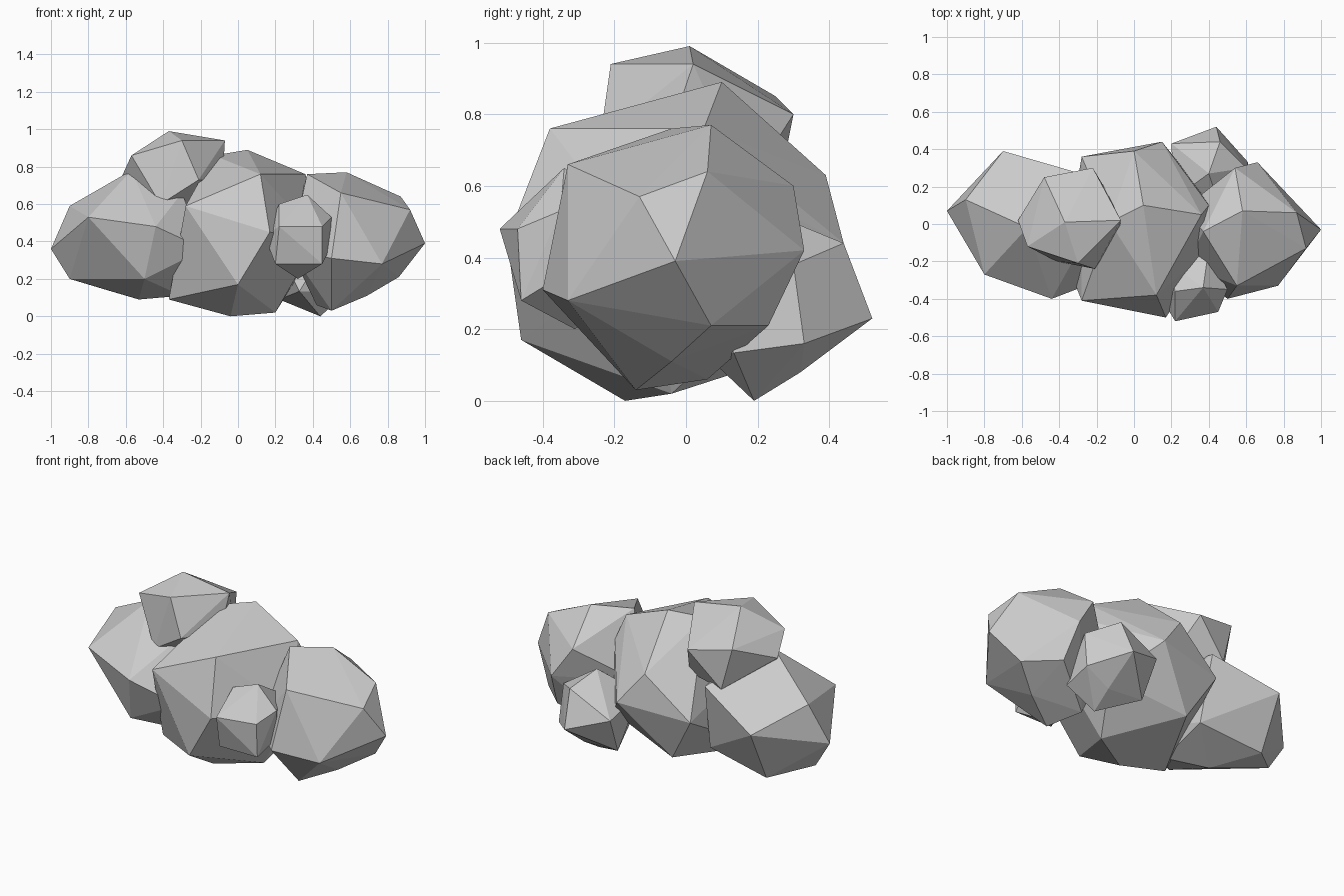
import bpy, bmesh, math
from mathutils import Vector


def puff(name, centre, radius, corners):
    """Faceted ball: observed corners, with icosphere points filling the remaining directions."""
    c = Vector(centre)
    bm = bmesh.new()
    bmesh.ops.create_icosphere(bm, subdivisions=2, radius=radius)
    pts = [Vector(p) for p in corners]
    dirs = [(p - c).normalized() for p in pts]
    for v in bm.verts:
        d = v.co.normalized()
        if all(d.angle(o) > math.radians(40) for o in dirs):
            p = c + v.co
            p.z = max(p.z, 0.0)
            pts.append(p)
            dirs.append(d)
    bm.clear()
    for p in pts:
        bm.verts.new(p)
    hull = bmesh.ops.convex_hull(bm, input=bm.verts)
    loose = {g for g in hull["geom_interior"] if isinstance(g, bmesh.types.BMVert)}
    bmesh.ops.delete(bm, geom=list(loose), context='VERTS')
    bmesh.ops.recalc_face_normals(bm, faces=bm.faces)
    mesh = bpy.data.meshes.new(name)
    bm.to_mesh(mesh)
    bm.free()
    bpy.context.collection.objects.link(bpy.data.objects.new(name, mesh))


# Large centre lump
puff("centre_puff", (0.02, -0.03, 0.44), 0.44, [
    (0.05, 0.10, 0.89), (-0.13, 0.01, 0.86), (0.12, -0.38, 0.76),
    (-0.28, -0.41, 0.59), (0.17, -0.50, 0.45), (0, -0.46, 0.17),
    (-0.04, -0.17, 0), (0.20, -0.04, 0.02), (0.15, 0.44, 0.44),
    (0, 0.39, 0.63), (0.36, 0.05, 0.76), (-0.28, 0.36, 0.40),
    (-0.37, -0.18, 0.09), (0.43, -0.12, 0.42), (0.40, 0.10, 0.62),
    (-0.12, 0.30, 0.13)])

# Side lumps
puff("right_puff", (0.62, -0.03, 0.40), 0.37, [
    (1.0, -0.03, 0.39), (0.92, -0.13, 0.57), (0.87, 0.06, 0.64),
    (0.66, 0.33, 0.42), (0.86, 0.07, 0.21), (0.77, -0.33, 0.28),
    (0.58, 0.07, 0.77), (0.55, -0.33, 0.66), (0.50, -0.14, 0.03),
    (0.54, 0.30, 0.60), (0.50, -0.40, 0.31), (0.69, 0.23, 0.21),
    (0.69, -0.04, 0.11), (0.37, -0.04, 0.76), (0.28, -0.22, 0.35),
    (0.42, 0.06, 0.06)])
puff("left_puff", (-0.63, 0, 0.44), 0.37, [
    (-1.0, 0.07, 0.36), (-0.90, 0.13, 0.59), (-0.80, -0.27, 0.53),
    (-0.44, -0.40, 0.48), (-0.70, 0.39, 0.45), (-0.57, -0.02, 0.78),
    (-0.90, 0.06, 0.20), (-0.50, -0.30, 0.20), (-0.53, 0, 0.09),
    (-0.18, -0.30, 0.36), (-0.30, -0.15, 0.66), (-0.32, 0.28, 0.60),
    (-0.30, 0.20, 0.20), (-0.30, -0.10, 0.11), (-0.70, 0.24, 0.14)])

# Small lumps on top, front and back
puff("top_puff", (-0.34, 0.03, 0.72), 0.27, [
    (-0.37, 0.01, 0.99), (-0.30, -0.21, 0.94), (-0.07, 0.02, 0.94),
    (-0.22, 0.30, 0.80), (-0.48, 0.25, 0.85), (-0.57, -0.12, 0.86),
    (-0.21, -0.24, 0.73), (-0.62, 0.02, 0.75)])
puff("front_puff", (0.34, -0.32, 0.43), 0.21, [
    (0.22, -0.52, 0.48), (0.45, -0.47, 0.48), (0.45, -0.46, 0.28),
    (0.20, -0.46, 0.28), (0.37, -0.34, 0.65), (0.50, -0.35, 0.53),
    (0.22, -0.36, 0.60), (0.49, -0.33, 0.36), (0.32, -0.31, 0.20)])
puff("back_puff", (0.40, 0.27, 0.25), 0.26, [
    (0.44, 0.52, 0.23), (0.44, 0.19, 0), (0.61, 0.33, 0.16),
    (0.20, 0.43, 0.31), (0.46, 0.44, 0.44), (0.45, 0.32, 0.08),
    (0.22, 0.33, 0.09), (0.60, 0.30, 0.38)])
